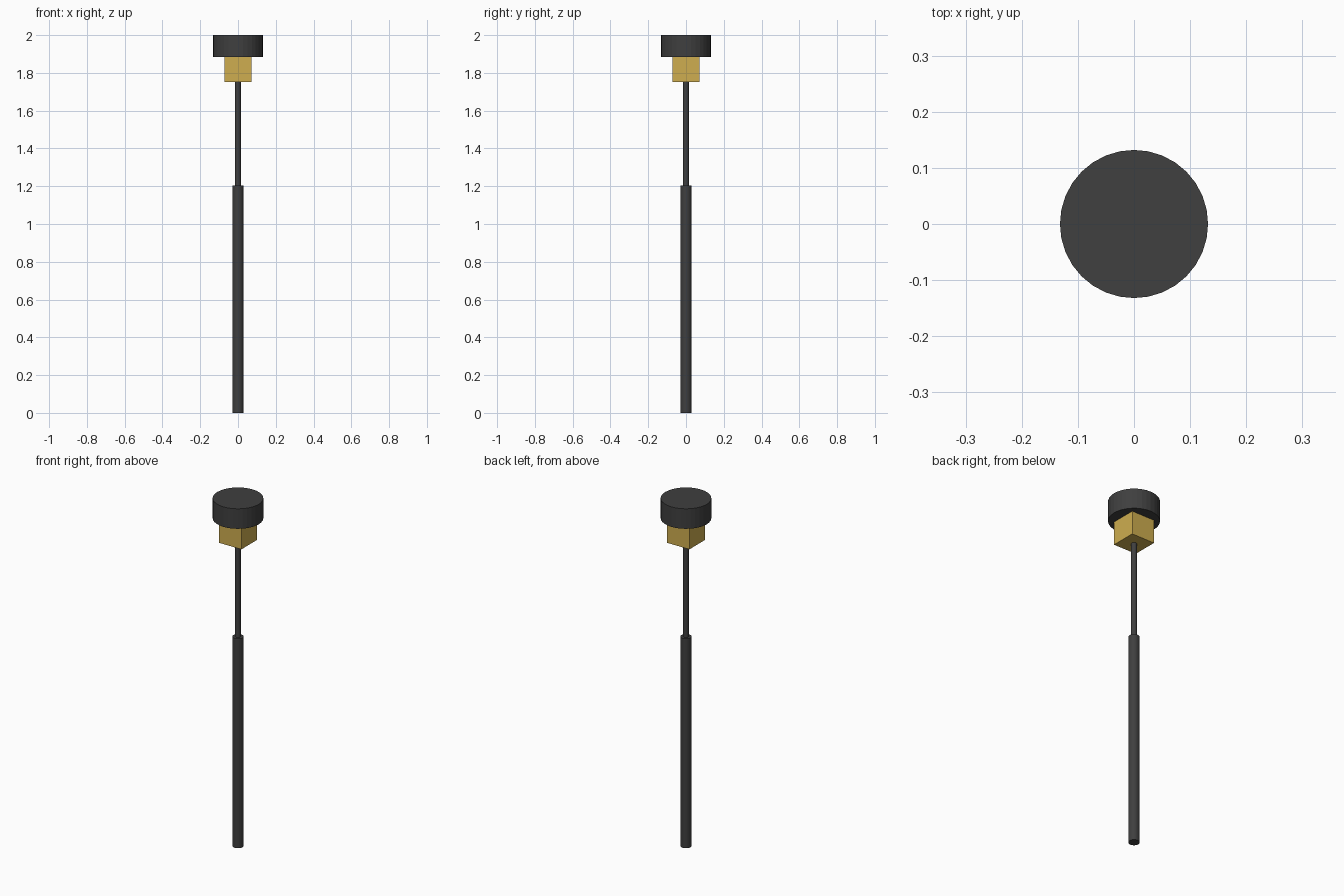
import bpy

if "Cube" in bpy.data.objects:
    bpy.data.objects.remove(bpy.data.objects["Cube"])

def material(name, color):
    m = bpy.data.materials.new(name)
    m.diffuse_color = (*color, 1)
    m.use_nodes = True
    m.node_tree.nodes["Principled BSDF"].inputs["Base Color"].default_value = m.diffuse_color
    return m

dark = material("dark_rubber", (0.05, 0.05, 0.05))
brass = material("brass", (0.62, 0.42, 0.08))

def finish(name, mat):
    ob = bpy.context.object
    ob.name = name
    ob.data.materials.append(mat)
    return ob

def cylinder(name, radius, z0, z1, mat, sides=32):
    bpy.ops.mesh.primitive_cylinder_add(vertices=sides, radius=radius, depth=z1 - z0,
                                        location=(0, 0, (z0 + z1) / 2))
    return finish(name, mat)

# Grip, shaft and striking face stacked along z
cylinder("grip", 0.029, 0, 1.205, dark)
cylinder("shaft", 0.015, 1.205, 1.752, dark)
cylinder("round_head", 0.132, 1.885, 2.0, dark)

# Square brass block under the round head
bpy.ops.mesh.primitive_cube_add(size=1, location=(0, 0, (1.752 + 1.885) / 2))
block = finish("head_block", brass)
block.scale = (0.144, 0.144, 1.885 - 1.752)
